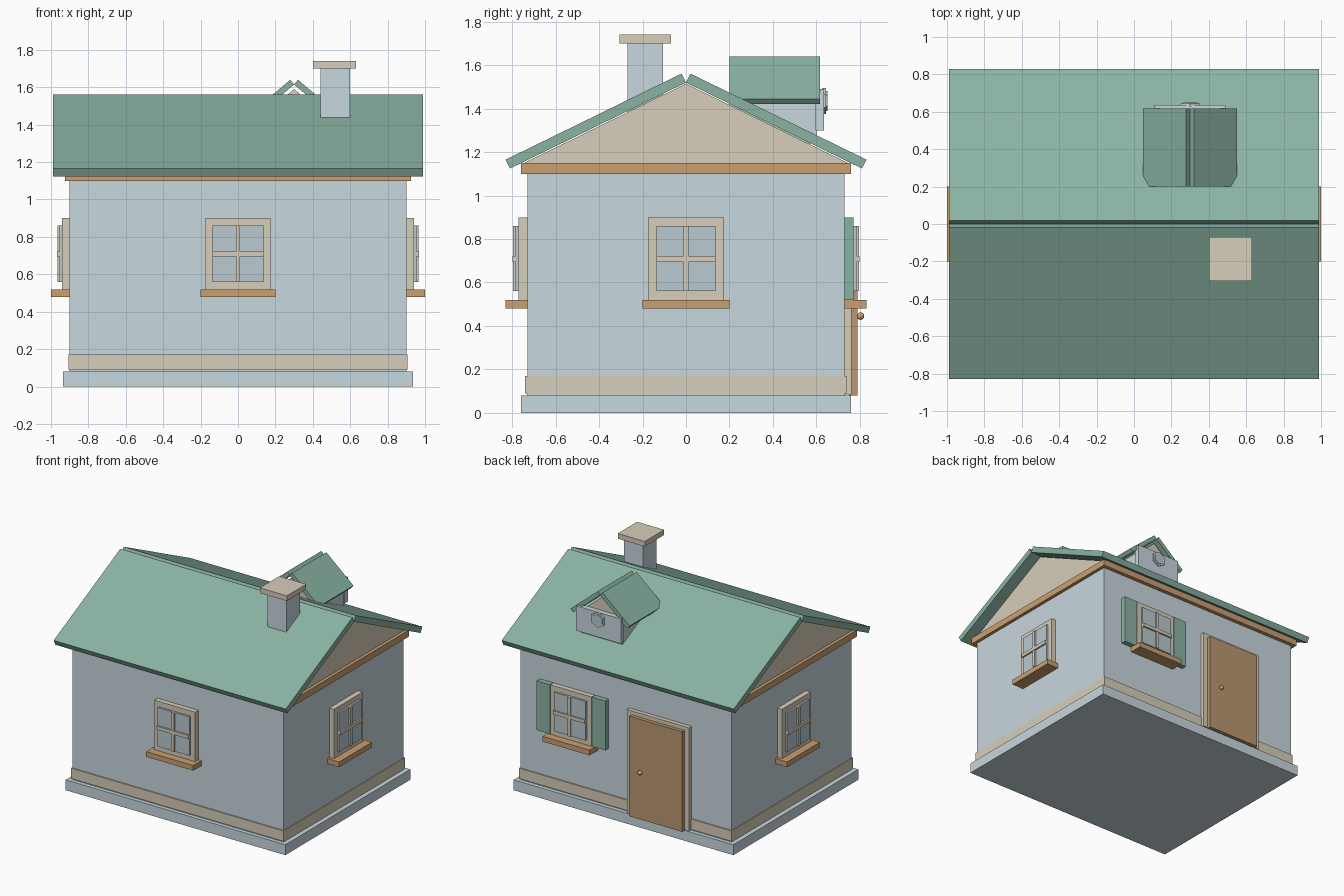
import bpy, bmesh
from math import pi, radians
from mathutils import Matrix, Vector

old = bpy.data.objects.get("Cube")
if old:
    bpy.data.objects.remove(old, do_unlink=True)


def paint(name, *srgb):
    m = bpy.data.materials.new(name)
    m.use_nodes = True
    col = [(c / 255) ** 2.2 for c in srgb] + [1]
    m.diffuse_color = col
    m.node_tree.nodes["Principled BSDF"].inputs["Base Color"].default_value = col
    return m


WALL = paint("pale blue", 198, 214, 221)
TRIM = paint("cream", 214, 204, 184)
WOOD = paint("tan wood", 200, 158, 112)
DOOR = paint("door brown", 184, 150, 113)
GREEN = paint("sage green", 137, 178, 162)
GLASS = paint("grey blue glass", 184, 200, 207)


def finish(name, bm, mat, matrix=Matrix()):
    bm.transform(matrix)
    bmesh.ops.recalc_face_normals(bm, faces=bm.faces)
    me = bpy.data.meshes.new(name)
    bm.to_mesh(me)
    bm.free()
    me.materials.append(mat)
    ob = bpy.data.objects.new(name, me)
    bpy.context.collection.objects.link(ob)
    return ob


def box(name, mat, x, y, z, matrix=Matrix()):
    """Box from (low, high) ranges on each axis."""
    bm = bmesh.new()
    bmesh.ops.create_cube(bm, size=1)
    for v in bm.verts:
        v.co = [r[0] + (c + 0.5) * (r[1] - r[0]) for c, r in zip(v.co, (x, y, z))]
    return finish(name, bm, mat, matrix)


def prism(name, mat, profile, x, matrix=Matrix()):
    """Extrude a (y, z) profile along x."""
    bm = bmesh.new()
    face = bm.faces.new([bm.verts.new((x[0], a, b)) for a, b in profile])
    ext = bmesh.ops.extrude_face_region(bm, geom=[face])["geom"]
    bmesh.ops.translate(bm, vec=(x[1] - x[0], 0, 0),
                        verts=[e for e in ext if isinstance(e, bmesh.types.BMVert)])
    return finish(name, bm, mat, matrix)


def sym(r):
    return (-r, r)


# House body, stacked from the ground up
box("plinth", WALL, sym(0.935), sym(0.76), (0, 0.08))
box("walls", WALL, sym(0.9), sym(0.73), (0.05, 1.12))
box("base_band", TRIM, sym(0.905), sym(0.74), (0.09, 0.17))
box("cornice", WOOD, sym(0.925), sym(0.76), (1.1, 1.15))
prism("gable", TRIM, [(-0.745, 1.15), (0.745, 1.15), (0, 1.515)], sym(0.9))


# Pitched roof slabs, square-cut so a notch stays along the ridge
def roof(name, ridge_z, run, drop, nx, nz, x, matrix=Matrix()):
    for side, label in ((1, "back"), (-1, "front")):
        pts = [(0, ridge_z), (run, ridge_z - drop),
               (run + nx, ridge_z - drop + nz), (nx, ridge_z + nz)]
        prism(f"{name}_{label}", GREEN, [(side * a, b) for a, b in pts], x, matrix)


roof("roof", 1.52, 0.81, 0.396, 0.02, 0.041, sym(0.988))

# Chimney
box("chimney", WALL, (0.44, 0.6), (-0.27, -0.105), (1.35, 1.7))
box("chimney_cap", TRIM, (0.4, 0.63), (-0.305, -0.07), (1.7, 1.74))

# Dormer on the back slope
turn = Matrix.Translation((0.3, 0, 0)) @ Matrix.Rotation(pi / 2, 4, "Z")
roof("dormer_roof", 1.615, 0.23, 0.195, 0.021, 0.025, (0.2, 0.617), turn)
box("dormer_body", WALL, (0.12, 0.48), (0.2, 0.6), (1.24, 1.44))
prism("dormer_gable", TRIM, [(-0.18, 1.44), (0.18, 1.44), (0, 1.59)], (0.22, 0.59), turn)
box("dormer_front", WALL, (0.11, 0.49), (0.595, 0.635), (1.3, 1.49))
for name, mat, radius, depth in (("dormer_window_frame", WALL, 0.06, 0.02),
                                 ("dormer_window_glass", GLASS, 0.045, 0.03)):
    bm = bmesh.new()
    bmesh.ops.create_cone(bm, cap_ends=True, segments=6, radius1=radius,
                          radius2=radius, depth=depth)
    finish(name, bm, mat, Matrix.Translation((0.3, 0.635, 1.435))
           @ Matrix.Rotation(pi / 2, 4, "X"))


# Windows: built facing -y with y = 0 at the wall, then placed on each side
def window(side, matrix, shutters=False):
    def part(name, mat, x, y, z):
        box(f"{side}_window_{name}", mat, x, y, z, matrix)
    out = (-0.04, 0.01)
    for s, label in ((1, "left"), (-1, "right")):
        part(f"stile_{label}", TRIM, sorted((s * 0.135, s * 0.175)), out, (0.52, 0.9))
        if shutters:
            part(f"shutter_{label}", GREEN, sorted((s * 0.18, s * 0.292)), out, (0.52, 0.9))
    part("head", TRIM, sym(0.135), out, (0.86, 0.9))
    part("bottom_rail", TRIM, sym(0.135), out, (0.52, 0.56))
    part("glass", GLASS, sym(0.135), (-0.055, -0.03), (0.56, 0.86))
    part("mullion", TRIM, sym(0.012), (-0.065, -0.03), (0.56, 0.86))
    part("crossbar", TRIM, sym(0.135), (-0.068, -0.03), (0.695, 0.722))
    part("sill", WOOD, sym(0.2), (-0.1, 0.01), (0.48, 0.52))


for side, spot, angle in (("front", (0, -0.73, 0), 0), ("left", (0.9, 0, 0), 90),
                          ("back", (0.44, 0.73, 0), 180), ("right", (-0.9, 0, 0), -90)):
    window(side, Matrix.Translation(spot) @ Matrix.Rotation(radians(angle), 4, "Z"),
           shutters=side == "back")

# Back door
box("door_frame", TRIM, (-0.56, -0.03), (0.72, 0.762), (0.085, 0.88))
box("door_panel", DOOR, (-0.52, -0.07), (0.75, 0.79), (0.08, 0.85))
bm = bmesh.new()
bmesh.ops.create_uvsphere(bm, u_segments=16, v_segments=10, radius=0.017)
for f in bm.faces:
    f.smooth = True
finish("door_knob", bm, WOOD, Matrix.Translation((-0.17, 0.803, 0.445)))
